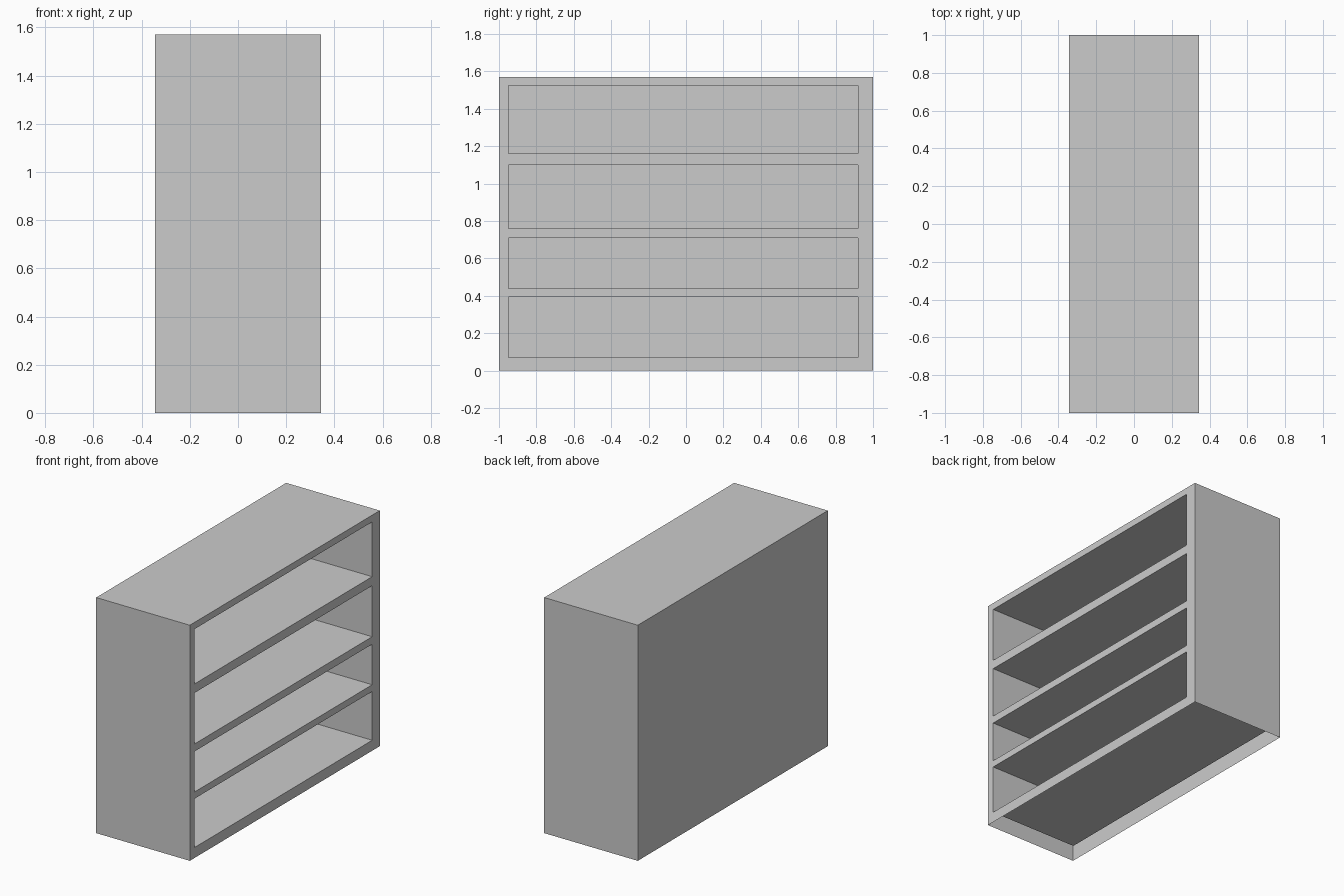
import bpy, bmesh

if "Cube" in bpy.data.objects:
    bpy.data.objects.remove(bpy.data.objects["Cube"])

X, Y, H = 0.345, 1.0, 1.57          # half depth, half width, height
Y0, Y1 = -0.95, 0.92                # compartment sides
BACK = -0.305                       # compartment back
LEVELS = [(0.07, 0.395), (0.44, 0.71), (0.76, 1.10), (1.16, 1.525)]


def make_object(name, bm):
    mesh = bpy.data.meshes.new(name)
    bm.to_mesh(mesh)
    bm.free()
    obj = bpy.data.objects.new(name, mesh)
    bpy.context.collection.objects.link(obj)


def open_box(name, lo, hi, is_open, inward=False):
    """Thin-walled box; faces whose outward normal passes is_open are removed."""
    bm = bmesh.new()
    bmesh.ops.create_cube(bm, size=1)
    for v in bm.verts:
        v.co = [lo[i] + (v.co[i] + 0.5) * (hi[i] - lo[i]) for i in range(3)]
    bm.normal_update()
    gone = [f for f in bm.faces if is_open(f.normal)]
    bmesh.ops.delete(bm, geom=gone, context='FACES')
    if inward:
        bmesh.ops.reverse_faces(bm, faces=bm.faces[:])
    make_object(name, bm)


# outer shell, open underneath and on the shelf side
open_box("outer_shell", (-X, -Y, 0), (X, Y, H),
         lambda n: n.x > 0.5 or n.z < -0.5)

# shelf compartments, open towards +x
for i, (z0, z1) in enumerate(LEVELS):
    open_box(f"compartment_{i + 1}", (BACK, Y0, z0), (X, Y1, z1),
             lambda n: n.x > 0.5, inward=True)

# flat face frame: grid of cells with the openings left out
bm = bmesh.new()
ys = [-Y, Y0, Y1, Y]
zs = [0] + [z for level in LEVELS for z in level] + [H]
grid = [[bm.verts.new((X, y, z)) for y in ys] for z in zs]
for r in range(len(zs) - 1):
    for c in range(3):
        if c == 1 and r % 2 == 1:
            continue
        bm.faces.new((grid[r][c], grid[r][c + 1],
                      grid[r + 1][c + 1], grid[r + 1][c]))
make_object("face_frame", bm)
